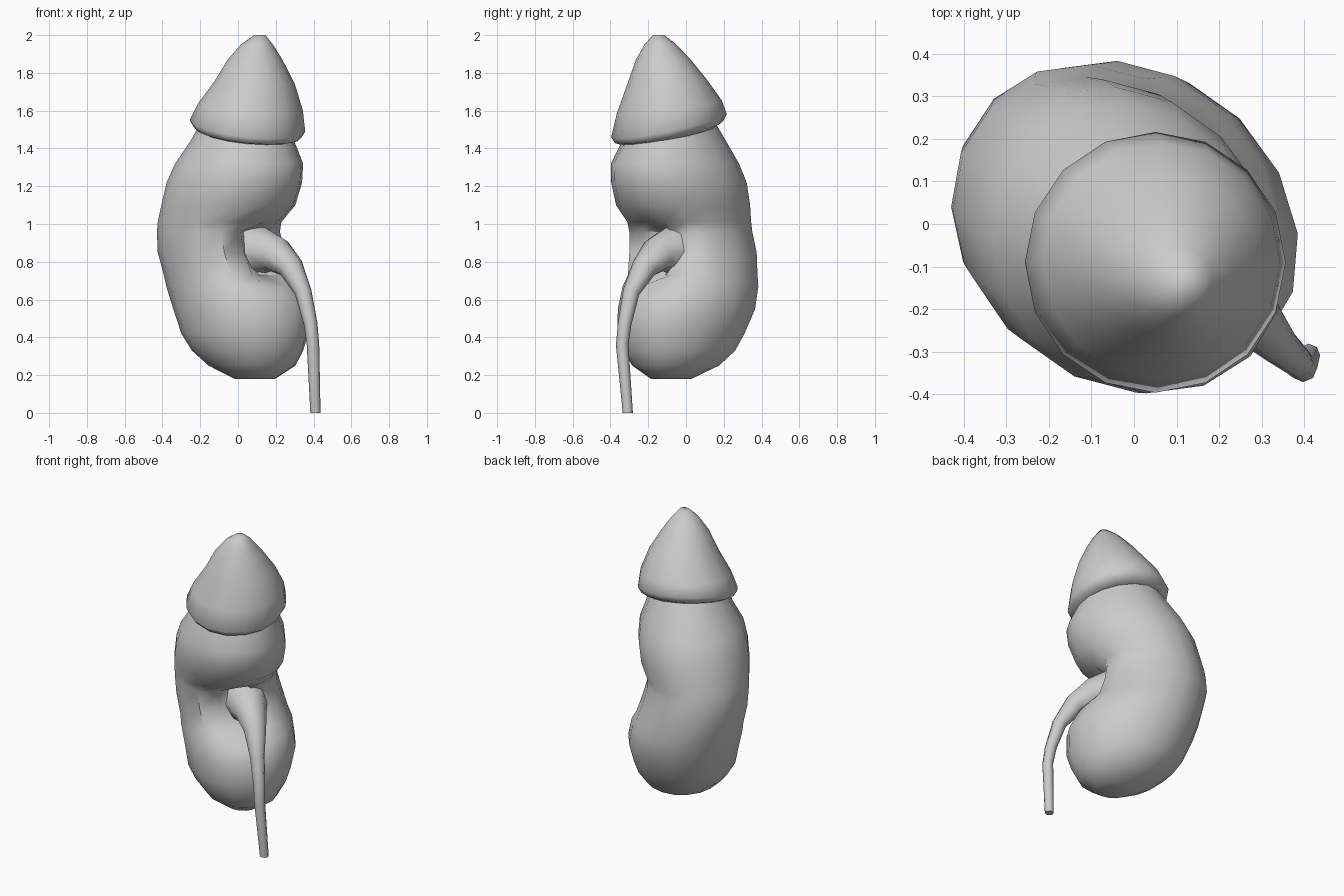
import bpy, bmesh, math
from mathutils import Vector

if "Cube" in bpy.data.objects:
    bpy.data.objects.remove(bpy.data.objects["Cube"])

FACING = -math.pi / 4          # the hollow side looks to front right


def loft(name, rings, angle=50):
    """Skin a list of equal-length point rings, closing both ends."""
    bm = bmesh.new()
    rows = [[bm.verts.new(p) for p in ring] for ring in rings]
    n = len(rows[0])
    for a, b in zip(rows, rows[1:]):
        for i in range(n):
            j = (i + 1) % n
            bm.faces.new((a[i], a[j], b[j], b[i]))
    bm.faces.new(rows[0][::-1])
    bm.faces.new(rows[-1])
    bmesh.ops.recalc_face_normals(bm, faces=bm.faces)
    mesh = bpy.data.meshes.new(name)
    bm.to_mesh(mesh)
    bm.free()
    ob = bpy.data.objects.new(name, mesh)
    bpy.context.collection.objects.link(ob)
    bpy.ops.object.select_all(action='DESELECT')
    ob.select_set(True)
    bpy.context.view_layer.objects.active = ob
    bpy.ops.object.shade_smooth_by_angle(angle=math.radians(angle))
    return ob


def level_ring(x, y, z, r, tilt=0.0, notch=0.0, shape=(1, 1, 1), n=16):
    """Horizontal ring; shape scales its front, right and left halves,
    notch pulls the points on the hollow side inwards."""
    front, right, left = shape
    pts = []
    for i in range(n):
        t = 2 * math.pi * i / n
        rr = r
        if i == 0:
            rr *= 1 - notch
        elif i in (1, n - 1):
            rr *= 1 - notch * 0.4
        u, v = rr * math.cos(t), rr * math.sin(t)
        u *= front if u > 0 else 1
        v *= right if v > 0 else left
        dx = u * math.cos(FACING) - v * math.sin(FACING)
        dy = u * math.sin(FACING) + v * math.cos(FACING)
        pts.append((x + dx, y + dy, z + tilt * (-0.1 * dx + 0.2 * dy)))
    return pts


# Bean-shaped body: x, y, z, radius, notch of the hollow, front stretch
body = [
    (.09, -.075, .18, .11, 0, 1.05), (.075, -.045, .25, .235, 0, 1.08),
    (.05, -.02, .33, .30, 0, 1.1), (.035, -.01, .42, .342, 0, 1.1),
    (.02, .02, .55, .37, 0, 1.1), (-.015, .035, .67, .372, 0, 1.03),
    (-.04, .042, .73, .36, .4, .98), (-.08, .045, .85, .352, .5, 1),
    (-.096, .033, .96, .34, .45, 1), (-.09, .025, 1.01, .342, .05, 1),
    (-.05, 0, 1.1, .363, 0, 1.08), (-.02, -.02, 1.22, .365, 0, 1.1),
    (.005, -.042, 1.32, .345, 0, 1.1), (.025, -.052, 1.43, .288, 0, 1.05),
    (.045, -.075, 1.53, .25, 0, 1),
]
loft("kidney_body", [level_ring(x, y, z, r, 0, c, (f, .87, .96))
                     for x, y, z, r, c, f in body])

# Pointed gland on top with a tilted rim: x, y, z, radius, tilt
cap = [
    (.045, -.08, 1.47, .24, 1), (.05, -.09, 1.485, .285, 1),
    (.05, -.09, 1.52, .306, 1), (.065, -.088, 1.62, .278, .6),
    (.088, -.1, 1.75, .212, .3), (.09, -.12, 1.87, .145, 0),
    (.1, -.135, 1.95, .085, 0), (.115, -.145, 2.0, .03, 0),
]
loft("adrenal_cap", [level_ring(*c) for c in cap], 60)

# Drain tube flaring into the hollow: x, y, z, radius
path = [
    (.06, -.03, .86, .16), (.12, -.08, .86, .13), (.2, -.15, .84, .098),
    (.28, -.22, .77, .068), (.345, -.29, .64, .045),
    (.385, -.325, .47, .036), (.397, -.338, .36, .033),
    (.41, -.308, 0, .027),
]
rings = []
for k, (x, y, z, r) in enumerate(path):
    a = Vector(path[max(k - 1, 0)][:3])
    b = Vector(path[min(k + 1, len(path) - 1)][:3])
    d = (b - a).normalized()
    if k == len(path) - 1:
        d = Vector((0, 0, -1))
    side = Vector((1, 1, 0)) - d * d.dot(Vector((1, 1, 0)))
    side.normalize()
    up = d.cross(side)
    rings.append([Vector((x, y, z)) + r * (side * math.cos(t) + up * math.sin(t))
                  for t in (2 * math.pi * i / 8 for i in range(8))])
loft("ureter_tube", rings, 60)
